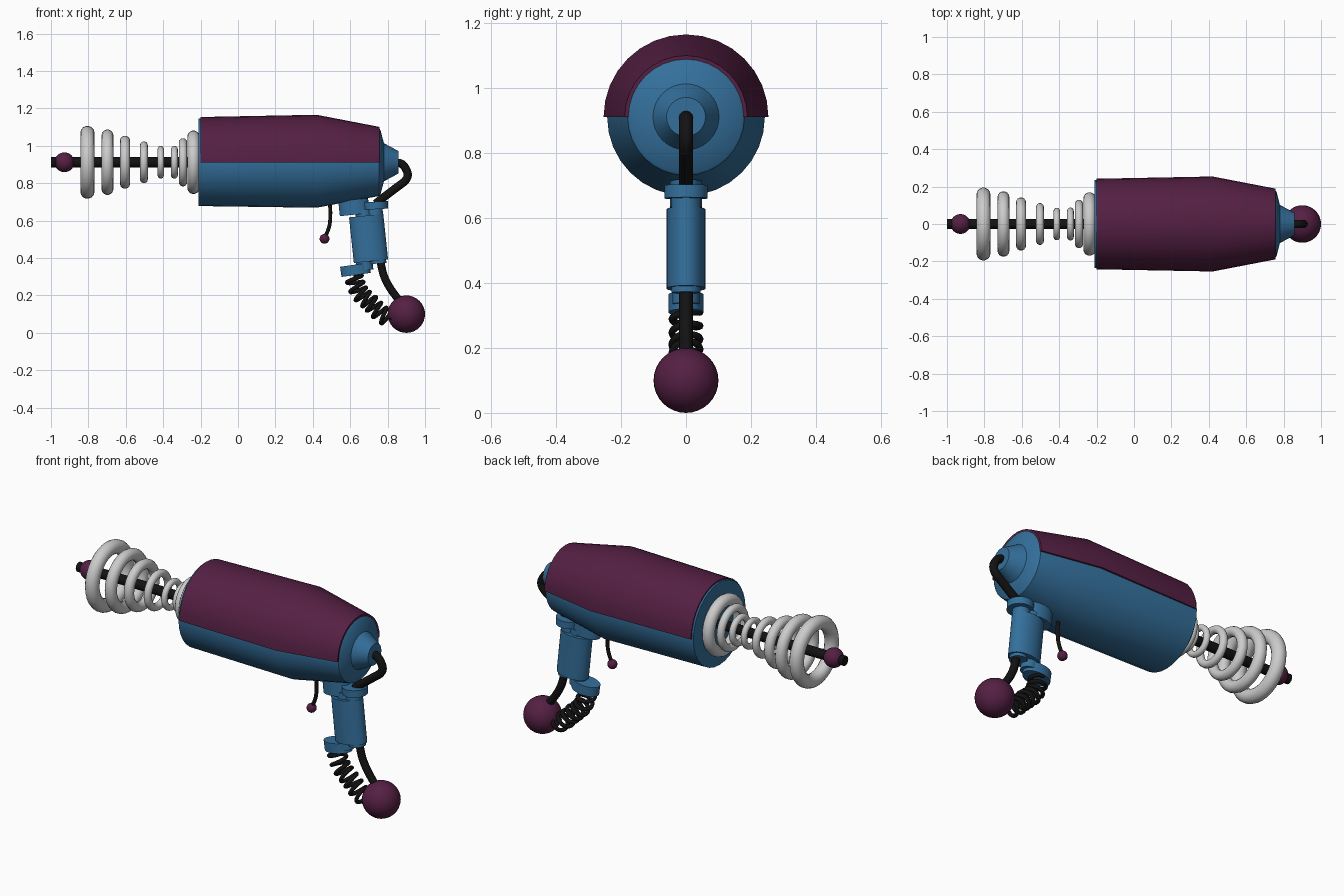
import bpy, bmesh, math
from mathutils import Vector, Matrix

if "Cube" in bpy.data.objects:
    bpy.data.objects.remove(bpy.data.objects["Cube"])

AXIS_Z = 0.912


def material(name, rgb):
    m = bpy.data.materials.new(name)
    m.diffuse_color = (*rgb, 1)
    m.use_nodes = True
    m.node_tree.nodes["Principled BSDF"].inputs["Base Color"].default_value = m.diffuse_color
    return m


PURPLE = material("purple", (0.09, 0.014, 0.056))
BLUE = material("blue", (0.034, 0.16, 0.33))
BLACK = material("black", (0.006, 0.006, 0.006))


def finish(name, bm, mat, matrix=None, angle=30):
    bmesh.ops.recalc_face_normals(bm, faces=bm.faces)
    me = bpy.data.meshes.new(name)
    bm.to_mesh(me)
    bm.free()
    if matrix:
        me.transform(matrix)
    for p in me.polygons:
        p.use_smooth = True
    me.set_sharp_from_angle(angle=math.radians(angle))
    if mat:
        me.materials.append(mat)
    ob = bpy.data.objects.new(name, me)
    bpy.context.collection.objects.link(ob)
    return ob


def lathe_x(name, profile, mat, closed=False, half=False, steps=32):
    """Spin an (x, radius) profile about the gun axis; half gives the upper side only."""
    bm = bmesh.new()
    vs = [bm.verts.new((x, -r, 0)) for x, r in profile]
    pairs = list(zip(vs, vs[1:])) + ([(vs[-1], vs[0])] if closed else [])
    edges = [bm.edges.new(p) for p in pairs]
    ang = -math.pi if half else math.tau
    bmesh.ops.spin(bm, geom=vs + edges, cent=(0, 0, 0), axis=(1, 0, 0), angle=ang,
                   steps=steps // 2 if half else steps)
    bmesh.ops.remove_doubles(bm, verts=bm.verts, dist=1e-5)
    if half:
        bmesh.ops.holes_fill(bm, edges=[e for e in bm.edges if e.is_boundary], sides=0)
    if half and sum(v.co.z for v in bm.verts) < 0:
        bmesh.ops.scale(bm, vec=(1, 1, -1), verts=bm.verts)
    return finish(name, bm, mat, Matrix.Translation((0, 0, AXIS_Z)))


def drum(name, x, z, rx, ry, height, tilt=-6, mat=BLUE):
    """Elliptical cylinder leaning back like the grip."""
    bm = bmesh.new()
    bmesh.ops.create_cone(bm, cap_ends=True, segments=32, radius1=1, radius2=1, depth=height)
    m = (Matrix.Translation((x, 0, z)) @ Matrix.Rotation(math.radians(tilt), 4, 'Y')
         @ Matrix.Diagonal((rx, ry, 1, 1)))
    return finish(name, bm, mat, m)


def ball(name, x, z, r):
    bm = bmesh.new()
    bmesh.ops.create_uvsphere(bm, u_segments=32, v_segments=16, radius=r)
    return finish(name, bm, PURPLE, Matrix.Translation((x, 0, z)))


def spline(pts, n):
    """Catmull-Rom samples through (x, z) points."""
    p = [Vector((x, 0, z)) for x, z in pts]
    p = [2 * p[0] - p[1]] + p + [2 * p[-1] - p[-2]]
    out = []
    for i in range(n + 1):
        u = i / n * (len(pts) - 1)
        k = min(int(u), len(pts) - 2)
        t = u - k
        a, b, c, d = p[k:k + 4]
        out.append(0.5 * (2 * b + (c - a) * t + (2 * a - 5 * b + 4 * c - d) * t * t
                          + (3 * b - a - 3 * c + d) * t ** 3))
    return out


def tube(name, path, r, mat=BLACK, sides=12):
    bm = bmesh.new()
    rings = []
    for i, p in enumerate(path):
        t = (path[min(i + 1, len(path) - 1)] - path[max(i - 1, 0)]).normalized()
        u = (Vector((0, 1, 0)) - t * t.y).normalized()
        w = t.cross(u)
        rings.append([bm.verts.new(p + r * (u * math.cos(a) + w * math.sin(a)))
                      for a in (math.tau * k / sides for k in range(sides))])
    for a, b in zip(rings, rings[1:]):
        for k in range(sides):
            j = (k + 1) % sides
            bm.faces.new((a[k], a[j], b[j], b[k]))
    bm.faces.new(rings[0])
    bm.faces.new(rings[-1])
    return finish(name, bm, mat, angle=50)


# Main body with tail cone
lathe_x("body", [(-0.21, 0), (-0.21, 0.234), (0.42, 0.243), (0.755, 0.18), (0.762, 0.172),
                 (0.78, 0.102), (0.858, 0.06), (0.858, 0)], BLUE)
# Upper shell cover
lathe_x("top_shell", [(-0.2, 0.228), (-0.2, 0.242), (0.42, 0.254), (0.757, 0.189),
                      (0.757, 0.172), (0.42, 0.238)], PURPLE, closed=True, half=True)

# Barrel rod and tip
lathe_x("barrel_rod", [(-1, 0), (-1, 0.027), (-0.2, 0.027), (-0.2, 0)], BLACK, steps=16)
ball("barrel_tip_ball", -0.928, AXIS_Z, 0.053)

# Barrel rings: centre x, outer radius, tube radius
RINGS = [(-0.805, 0.195, 0.038), (-0.698, 0.175, 0.032), (-0.604, 0.142, 0.027),
         (-0.503, 0.112, 0.021), (-0.413, 0.087, 0.017), (-0.340, 0.088, 0.018),
         (-0.294, 0.129, 0.022), (-0.238, 0.170, 0.033)]
for i, (x, R, r) in enumerate(RINGS):
    circle = [(x + r * math.cos(a), R - r + r * math.sin(a))
              for a in (math.tau * k / 14 for k in range(14))]
    lathe_x(f"barrel_ring_{i + 1}", circle, None, closed=True)

# Grip: front column, main block and rear column
drum("grip_block", 0.698, 0.505, 0.092, 0.06, 0.245)
drum("front_collar", 0.62, 0.672, 0.080, 0.05, 0.08)
drum("front_neck", 0.675, 0.62, 0.045, 0.045, 0.08)
drum("lower_neck", 0.675, 0.375, 0.045, 0.042, 0.08)
drum("lower_collar", 0.628, 0.337, 0.079, 0.054, 0.055, tilt=-8)
drum("rear_stem", 0.738, 0.52, 0.045, 0.045, 0.30, tilt=-4)
drum("rear_collar", 0.735, 0.681, 0.067, 0.067, 0.04, tilt=-3)

# Cables
tube("rear_cable", spline([(0.84, 0.912), (0.88, 0.9), (0.907, 0.853), (0.895, 0.815),
                           (0.845, 0.775), (0.775, 0.722), (0.735, 0.69)], 36), 0.022)
tube("lower_cable", spline([(0.758, 0.41), (0.765, 0.365), (0.782, 0.3), (0.818, 0.232),
                            (0.88, 0.15)], 24), 0.021)

# Base ball
ball("base_ball", 0.9, 0.1, 0.1)

# Coil spring wound around a bent path
N, TURNS = 200, 7.5
centre = spline([(0.618, 0.31), (0.628, 0.265), (0.647, 0.222), (0.674, 0.19),
                 (0.709, 0.16), (0.738, 0.128), (0.775, 0.096), (0.82, 0.07)], N)
coil = []
for i, c in enumerate(centre):
    t = (centre[min(i + 1, N)] - centre[max(i - 1, 0)]).normalized()
    side = Vector((0, 1, 0))
    a = math.tau * TURNS * i / N
    coil.append(c + 0.043 * (side * math.cos(a) + t.cross(side) * math.sin(a)))
tube("coil_spring", coil, 0.011, sides=8)

# Trigger
tube("trigger", spline([(0.49, 0.70), (0.494, 0.64), (0.488, 0.57), (0.463, 0.505)], 16), 0.010)
ball("trigger_ball", 0.4625, 0.503, 0.026)
